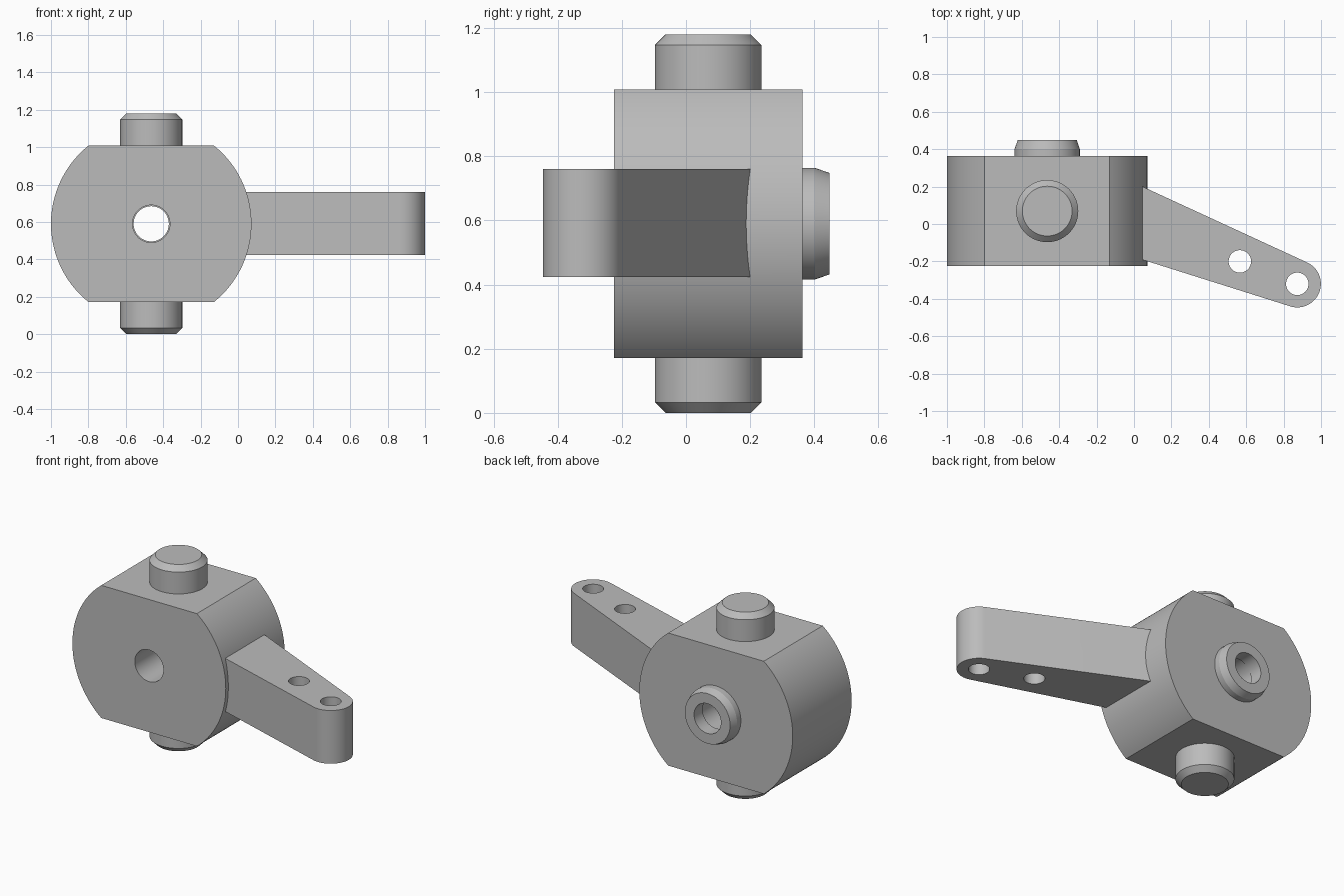
import bpy, bmesh, math
from mathutils import Matrix, Vector

if "Cube" in bpy.data.objects:
    bpy.data.objects.remove(bpy.data.objects["Cube"])

CX, CY, CZ = -0.464, 0.069, 0.59      # hub centre
SEG = 96

steel = bpy.data.materials.new("plain grey")
steel.diffuse_color = (0.5, 0.5, 0.5, 1)
steel.use_nodes = True
steel.node_tree.nodes["Principled BSDF"].inputs["Base Color"].default_value = steel.diffuse_color


def finish(name, bm):
    bmesh.ops.recalc_face_normals(bm, faces=bm.faces)
    me = bpy.data.meshes.new(name)
    bm.to_mesh(me)
    bm.free()
    me.materials.append(steel)
    ob = bpy.data.objects.new(name, me)
    bpy.context.collection.objects.link(ob)
    return ob


def prism(name, pts, vec):
    """Extrude a closed 3D outline along vec."""
    bm = bmesh.new()
    face = bm.faces.new([bm.verts.new(p) for p in pts])
    res = bmesh.ops.extrude_face_region(bm, geom=[face], use_keep_orig=True)
    moved = [g for g in res["geom"] if isinstance(g, bmesh.types.BMVert)]
    bmesh.ops.translate(bm, verts=moved, vec=vec)
    return finish(name, bm)


def turned(name, profile, centre, axis):
    """Stack of rings (radius, distance along axis), capped at both ends."""
    rot = Vector((0, 0, 1)).rotation_difference(Vector(axis)).to_matrix().to_4x4()
    m = Matrix.Translation(centre) @ rot
    bm = bmesh.new()
    rings = [[bm.verts.new(m @ Vector((r * math.cos(2 * math.pi * i / SEG),
                                       r * math.sin(2 * math.pi * i / SEG), h)))
              for i in range(SEG)] for r, h in profile]
    for a, b in zip(rings, rings[1:]):
        for i in range(SEG):
            j = (i + 1) % SEG
            bm.faces.new((a[i], a[j], b[j], b[i]))
    bm.faces.new(rings[0])
    bm.faces.new(rings[-1])
    return finish(name, bm)


def combine(ob, other, operation):
    mod = ob.modifiers.new("join", 'BOOLEAN')
    mod.operation, mod.solver, mod.object = operation, 'EXACT', other
    bpy.context.view_layer.objects.active = ob
    bpy.ops.object.modifier_apply(modifier=mod.name)
    bpy.data.objects.remove(other)


# Hub: round body with flats on top and bottom
R, FLAT, Y0, Y1 = 0.536, 0.419, -0.225, 0.363
a = math.asin(FLAT / R)
outline = []
for start in (-a, math.pi - a):
    for i in range(49):
        t = start + 2 * a * i / 48
        outline.append((CX + R * math.cos(t), Y0, CZ + R * math.sin(t)))
knuckle = prism("steering_knuckle", outline, (0, Y1 - Y0, 0))

# Tapered arm with a rounded tip
tip, tip_r, z0, z1 = (0.873, -0.32), 0.126, 0.424, 0.76
lo = math.radians(-107.5)
hi = math.radians(65.2)
arm_outline = [(-0.1, 0.267, z0), (-0.1, -0.145, z0)]
for i in range(41):
    t = lo + (hi - lo) * i / 40
    arm_outline.append((tip[0] + tip_r * math.cos(t), tip[1] + tip_r * math.sin(t), z0))
arm = prism("arm", arm_outline, (0, 0, z1 - z0))
for x, y in (tip, (0.566, -0.2)):
    combine(arm, turned("arm_hole", [(0.06, 0), (0.06, 1)], (x, y, 0), (0, 0, 1)), 'DIFFERENCE')
combine(knuckle, arm, 'UNION')

# Chamfered pivot pins above and below
for s in (1, -1):
    pin = turned("pivot_pin", [(0.166, 0.35), (0.166, 0.557), (0.133, 0.59)],
                 (CX, CY, CZ), (0, 0, s))
    combine(knuckle, pin, 'UNION')

# Rear boss
boss = turned("rear_boss", [(0.174, 0.3), (0.174, 0.402), (0.158, 0.448)],
              (CX, 0, CZ), (0, 1, 0))
combine(knuckle, boss, 'UNION')

# Stepped bore, narrower through the boss
bore = turned("bore", [(0.1, -0.4), (0.1, 0.363), (0.094, 0.363), (0.094, 0.6)],
              (CX, 0, CZ), (0, 1, 0))
combine(knuckle, bore, 'DIFFERENCE')

bpy.ops.object.select_all(action='DESELECT')
knuckle.select_set(True)
bpy.context.view_layer.objects.active = knuckle
bpy.ops.object.shade_smooth_by_angle(angle=math.radians(15))
